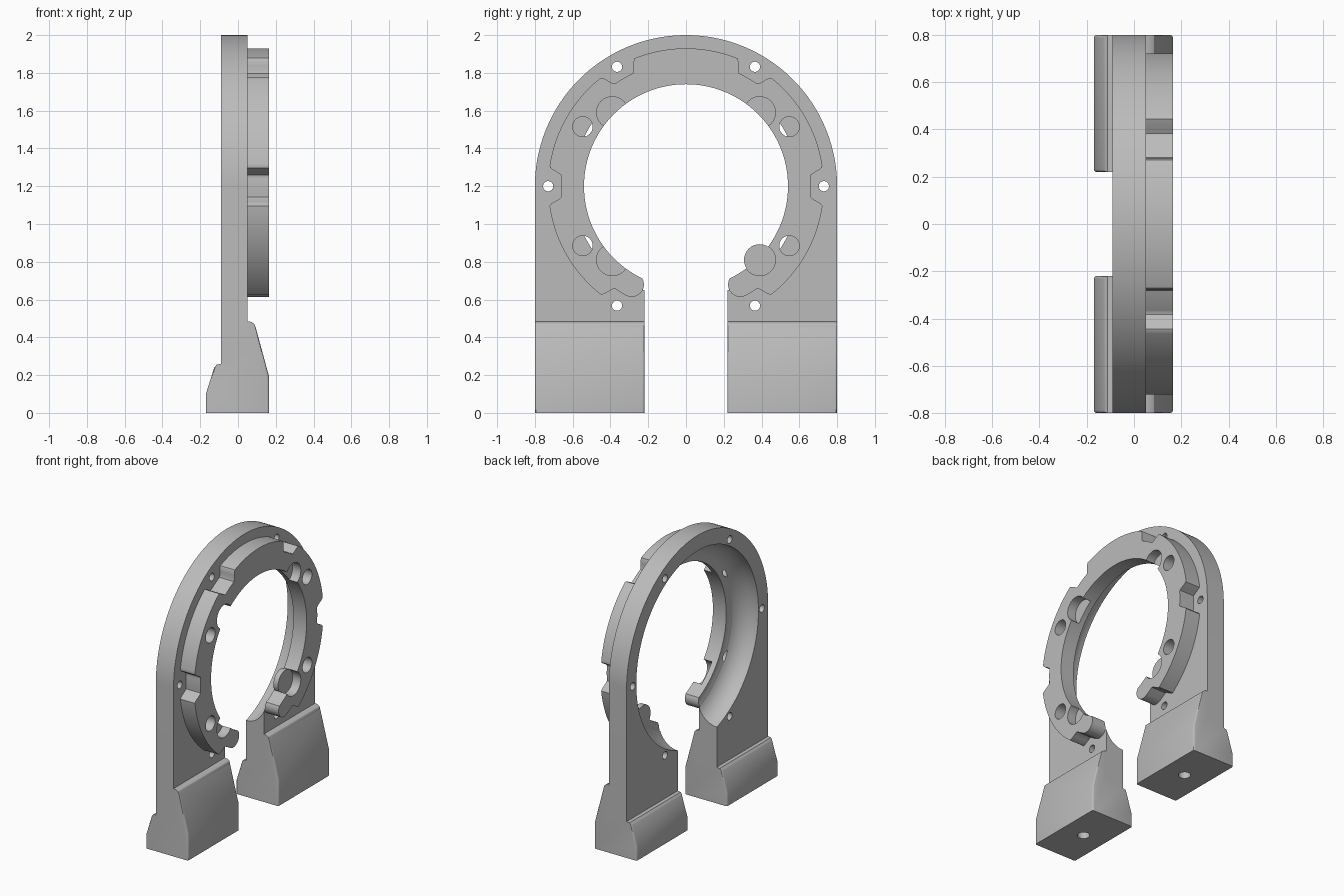
import bpy, bmesh
from math import sin, cos, pi, radians

cube = bpy.data.objects.get("Cube")
if cube:
    bpy.data.objects.remove(cube)

CZ = 1.2                 # height of the bore axis
FRONT, BACK = 0.05, -0.09
RING_FACE = 0.165
BORE, GAP, OUTER = 0.54, 0.22, 0.8

grey = bpy.data.materials.new("machined grey")
grey.use_nodes = True
grey.diffuse_color = (0.5, 0.5, 0.5, 1)
grey.node_tree.nodes["Principled BSDF"].inputs["Base Color"].default_value = (0.5, 0.5, 0.5, 1)


def add_object(name, bm):
    bmesh.ops.recalc_face_normals(bm, faces=bm.faces)
    mesh = bpy.data.meshes.new(name)
    bm.to_mesh(mesh)
    bm.free()
    mesh.materials.append(grey)
    obj = bpy.data.objects.new(name, mesh)
    bpy.context.collection.objects.link(obj)
    return obj


def prism_mesh(points, axis, start, end):
    """Extrude a closed outline along x (outline in y, z) or y (outline in x, z)."""
    bm = bmesh.new()
    place = (lambda p, d: (d, p[0], p[1])) if axis == "x" else (lambda p, d: (p[0], d, p[1]))
    face = bm.faces.new([bm.verts.new(place(p, start)) for p in points])
    new = bmesh.ops.extrude_face_region(bm, geom=[face])["geom"]
    shift = (end - start, 0, 0) if axis == "x" else (0, end - start, 0)
    bmesh.ops.translate(bm, vec=shift, verts=[v for v in new if isinstance(v, bmesh.types.BMVert)])
    return bm


def circle(y, z, r, n=32):
    return [(y + r * cos(2 * pi * i / n), z + r * sin(2 * pi * i / n)) for i in range(n)]


def polar(r, a):
    return (r * cos(a), CZ + r * sin(a))


def rod(name, y, z, r, x0, x1):
    return add_object(name, prism_mesh(circle(y, z, r), "x", x0, x1))


def cut(obj, cutters):
    for c in cutters:
        mod = obj.modifiers.new("cut", "BOOLEAN")
        mod.operation, mod.solver, mod.object = "DIFFERENCE", "EXACT", c
    bpy.context.view_layer.update()
    deps = bpy.context.evaluated_depsgraph_get()
    mesh = bpy.data.meshes.new_from_object(obj.evaluated_get(deps))
    obj.modifiers.clear()
    obj.data = mesh


# Bore cutter: straight bore that flares out through a concave fillet at the back
fillet = 0.15
profile = [(BACK - 0.05, 0), (BACK - 0.05, BORE + fillet)]
profile += [(BACK + fillet * sin(t * pi / 24), BORE + fillet * cos(t * pi / 24)) for t in range(13)]
profile += [(0.3, BORE), (0.3, 0)]
bm = bmesh.new()
verts = [bm.verts.new((x, 0, r)) for x, r in profile]
edges = [bm.edges.new(pair) for pair in zip(verts, verts[1:])]
bmesh.ops.spin(bm, geom=verts + edges, cent=(0, 0, 0), axis=(1, 0, 0), angle=2 * pi, steps=128)
bmesh.ops.remove_doubles(bm, verts=bm.verts, dist=1e-5)
bmesh.ops.translate(bm, vec=(0, 0, CZ), verts=bm.verts)
bore_cutter = add_object("bore_cutter", bm)

# Arched plate with a gap at the bottom
bolts = [rod("bolt_cutter", *polar(0.73, radians(60 * i)), 0.027, -0.2, 0.2) for i in range(6)]
outline = [(OUTER, 0.3)] + [polar(OUTER, pi * i / 96) for i in range(97)]
outline += [(-OUTER, 0.3), (-GAP, 0.3), (-GAP, 1.0), (GAP, 1.0), (GAP, 0.3)]
plate = add_object("arched_plate", prism_mesh(outline, "x", BACK, FRONT))


# Raised ring with scalloped bolt notches and rounded ends
def ring_radius(a):
    step = pi / 3
    t = abs((a + step / 2) % step - step / 2) * 0.73
    s = min(max((t - 0.06) / 0.045, 0), 1)
    return 0.66 + 0.07 * s * s * (3 - 2 * s)


end = radians(61.1)
span = pi + 2 * end
steps = 360
outer = [polar(ring_radius(-end + span * i / steps), -end + span * i / steps) for i in range(steps + 1)]
inner = [polar(BORE - 0.01, -end + span * i / 120) for i in range(120, -1, -1)]


def end_cap(angle, turn):
    """Half circle from the outside of the ring end round to the inside."""
    mid, rad = (0.66 + BORE - 0.01) / 2, (0.66 - BORE + 0.01) / 2
    cy, cz = polar(mid, angle)
    return [(cy + rad * cos(angle + turn * pi * i / 12), cz + rad * sin(angle + turn * pi * i / 12))
            for i in range(1, 12)]


ring_outline = outer + end_cap(pi + end, 1) + inner + end_cap(-end, -1)[::-1]
ring = add_object("raised_ring", prism_mesh(ring_outline, "x", FRONT, RING_FACE))

# Blind holes and half-round pockets, mirrored both ways
blind, pockets = [], []
for sy in (-1, 1):
    for sz in (-1, 1):
        blind.append(rod("blind_cutter", sy * 0.547, CZ + sz * 0.315, 0.053, 0.048, 0.2))
        pockets.append(rod("pocket_cutter", sy * 0.39, CZ + sz * 0.39, 0.084, 0.1, 0.2))

cut(plate, [bore_cutter] + bolts + blind)
cut(ring, [bore_cutter] + blind + pockets)

# Plug seated in one lower pocket
plug = rod("pocket_plug", 0.39, CZ - 0.39, 0.083, 0.065, 0.102)

# Feet with sloping sides and a mounting hole underneath
foot_profile = [(-0.17, 0), (0.165, 0), (0.165, 0.19), (0.093, 0.455), (0.085, 0.472), (0.07, 0.482),
                (FRONT, 0.485), (FRONT, 0.3), (BACK, 0.3), (BACK, 0.26), (-0.112, 0.256),
                (-0.126, 0.24), (-0.17, 0.1)]
feet, mounts = [], []
for name, side in (("back_foot", 1), ("front_foot", -1)):
    bm = prism_mesh(foot_profile, "y", side * GAP, side * OUTER)
    rim = [e for e in bm.edges
           if abs(e.verts[0].co.y - e.verts[1].co.y) < 1e-4
           and abs(e.verts[0].co.z - e.verts[1].co.z) > 0.05
           and (all(v.co.x < -0.1 for v in e.verts) or all(v.co.x > 0.06 for v in e.verts))]
    bmesh.ops.bevel(bm, geom=rim, offset=0.012, segments=3, affect="EDGES", profile=0.5)
    foot = add_object(name, bm)
    bm = bmesh.new()
    bmesh.ops.create_cone(bm, cap_ends=True, segments=32, radius1=0.04, radius2=0.04, depth=0.4)
    bmesh.ops.translate(bm, vec=(0, side * 0.51, 0), verts=bm.verts)
    mounts.append(add_object("mount_cutter", bm))
    cut(foot, mounts[-1:])
    feet.append(foot)

# Remove the cutters and smooth the curved faces
for c in [bore_cutter] + bolts + blind + pockets + mounts:
    bpy.data.objects.remove(c)
bpy.context.view_layer.update()
for obj in [plate, ring, plug] + feet:
    obj.select_set(True)
bpy.context.view_layer.objects.active = plate
bpy.ops.object.shade_smooth_by_angle(angle=radians(30))
